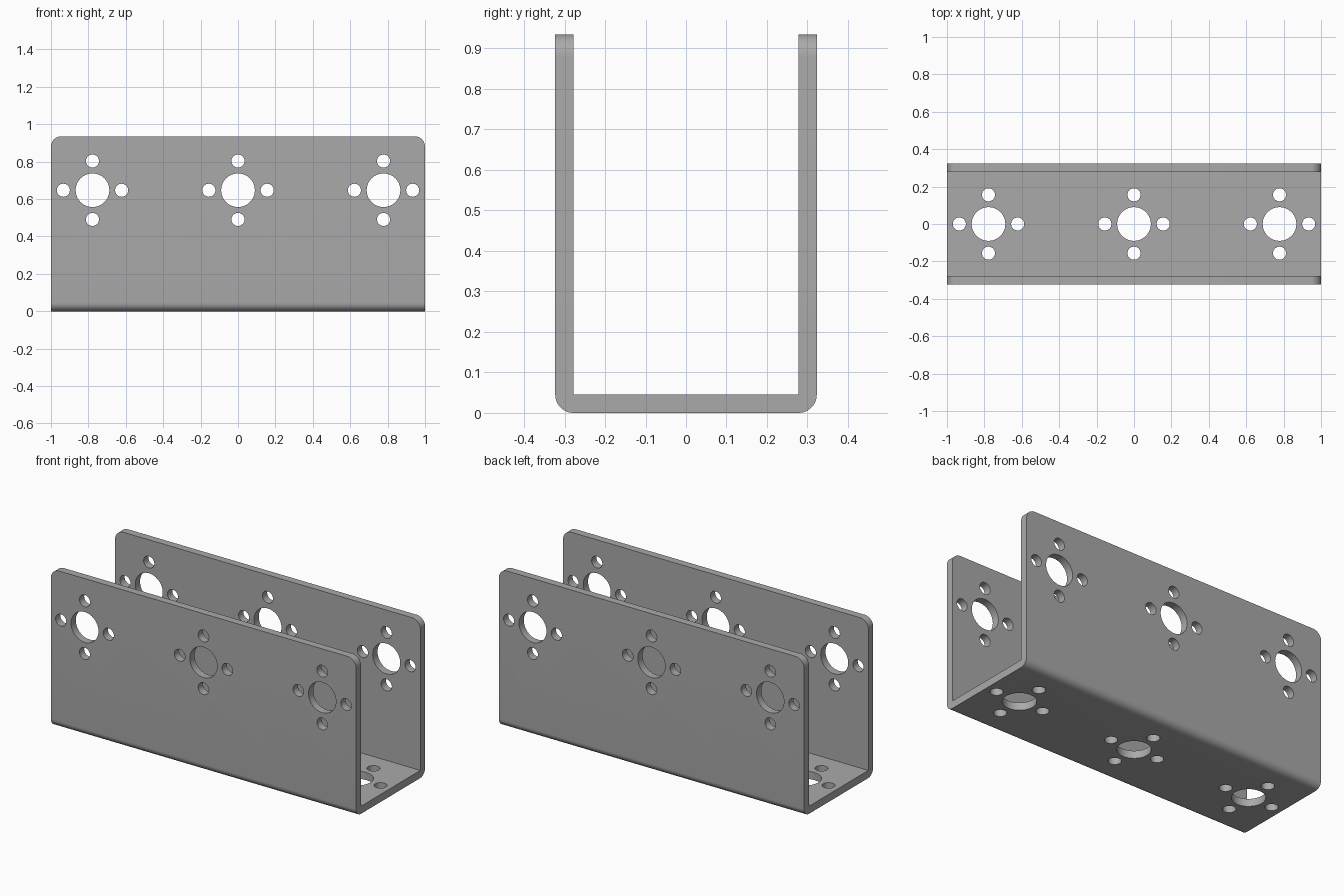
import bpy, bmesh, math
from mathutils import Matrix, Vector

cube = bpy.data.objects.get("Cube")
if cube:
    bpy.data.objects.remove(cube, do_unlink=True)

HALF_W, HEIGHT, WALL = 0.323, 0.935, 0.045
BEND, CORNER = 0.045, 0.055
HOLE_X, HOLE_Z = 0.778, 0.647
BIG_R, SMALL_R, PITCH = 0.09, 0.035, 0.156


def new_object(name, bm):
    bmesh.ops.recalc_face_normals(bm, faces=bm.faces)
    mesh = bpy.data.meshes.new(name)
    bm.to_mesh(mesh)
    bm.free()
    obj = bpy.data.objects.new(name, mesh)
    bpy.context.collection.objects.link(obj)
    return obj


# Brushed grey metal
metal = bpy.data.materials.new("grey_metal")
metal.use_nodes = True
grey = (0.4, 0.4, 0.4, 1)
metal.diffuse_color = grey
metal.node_tree.nodes["Principled BSDF"].inputs["Base Color"].default_value = grey

# U-shaped section with rounded outer bends, extruded along x
inner = HALF_W - WALL
right_half = [(inner, WALL), (inner, HEIGHT), (HALF_W, HEIGHT)]
for i in range(13):
    a = -math.pi / 2 * i / 12
    right_half.append((HALF_W - BEND + BEND * math.cos(a), BEND + BEND * math.sin(a)))
section = right_half + [(-y, z) for y, z in reversed(right_half)]

bm = bmesh.new()
face = bm.faces.new([bm.verts.new((-1, y, z)) for y, z in section])
ext = bmesh.ops.extrude_face_region(bm, geom=[face])
bmesh.ops.translate(bm, vec=(2, 0, 0),
                    verts=[g for g in ext["geom"] if isinstance(g, bmesh.types.BMVert)])

# Rounded upper corners of both walls
corners = [e for e in bm.edges
           if all(v.co.z > HEIGHT - 0.001 for v in e.verts)
           and abs(e.verts[0].co.x - e.verts[1].co.x) < 0.001]
bmesh.ops.bevel(bm, geom=corners, offset=CORNER, offset_type='OFFSET',
                segments=10, profile=0.5, affect='EDGES')
channel = new_object("u_channel", bm)
channel.data.materials.append(metal)


# Hole patterns: one large bore ringed by four small holes
def add_pattern(bm, centre, rotation, depth):
    spots = [(0, 0, BIG_R, 48)]
    spots += [(PITCH * dx, PITCH * dy, SMALL_R, 28)
              for dx, dy in ((1, 0), (-1, 0), (0, 1), (0, -1))]
    for u, v, radius, sides in spots:
        place = Matrix.Translation(centre) @ rotation @ Matrix.Translation((u, v, 0))
        bmesh.ops.create_cone(bm, cap_ends=True, segments=sides, radius1=radius,
                              radius2=radius, depth=depth, matrix=place)


bm = bmesh.new()
for x in (-HOLE_X, 0, HOLE_X):
    add_pattern(bm, Vector((x, 0, HOLE_Z)), Matrix.Rotation(math.pi / 2, 4, 'X'), 1)
    add_pattern(bm, Vector((x, 0, 0)), Matrix.Identity(4), 0.2)
cutter = new_object("hole_cutter", bm)
cutter.data.materials.append(metal)
cutter.hide_render = True

drill = channel.modifiers.new("holes", 'BOOLEAN')
drill.operation = 'DIFFERENCE'
drill.solver = 'EXACT'
drill.object = cutter

bpy.ops.object.select_all(action='DESELECT')
channel.select_set(True)
bpy.context.view_layer.objects.active = channel
bpy.ops.object.modifier_apply(modifier=drill.name)
bpy.data.objects.remove(cutter, do_unlink=True)
bpy.ops.object.shade_smooth_by_angle(angle=math.radians(30))
